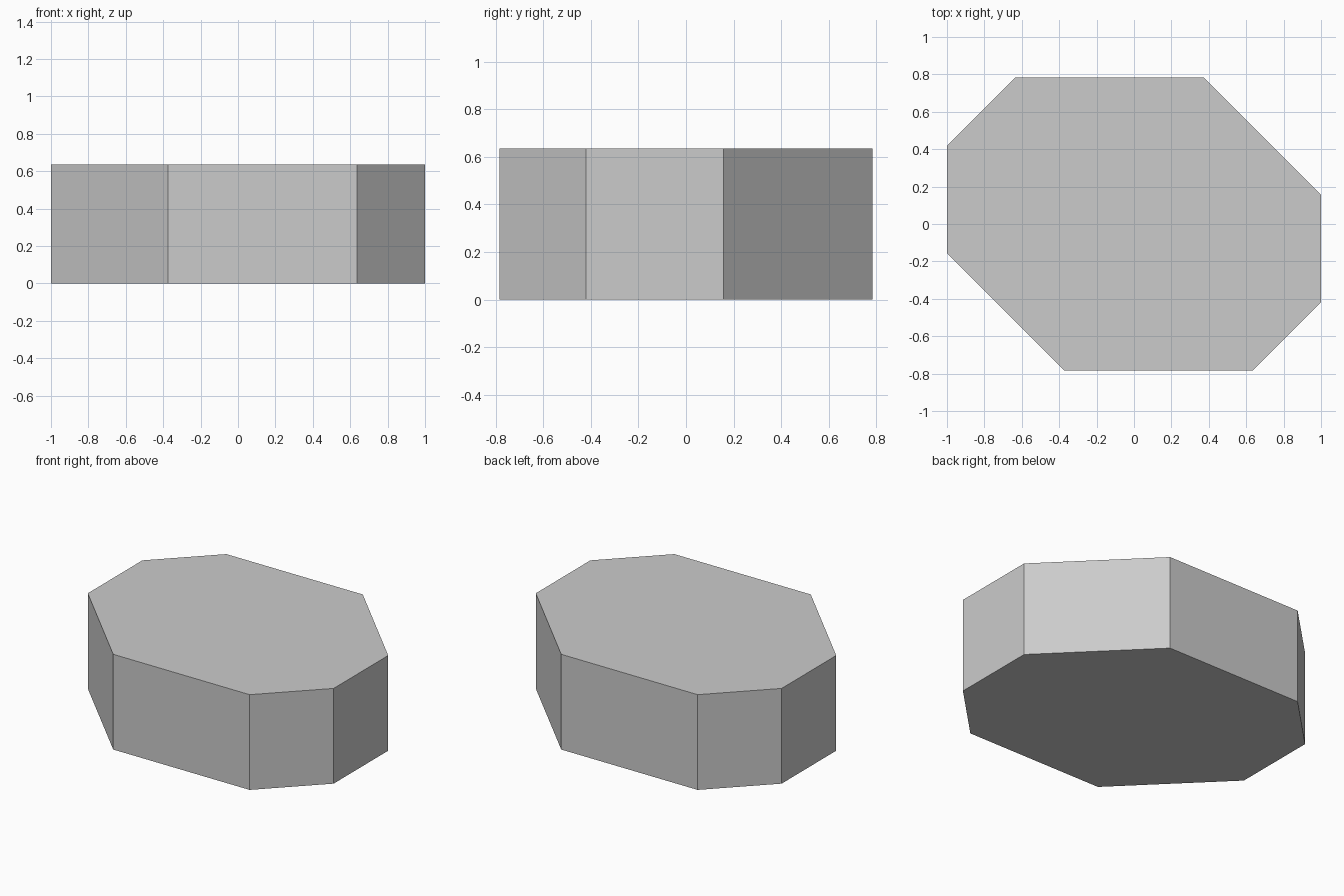
import bpy
import bmesh

if "Cube" in bpy.data.objects:
    bpy.data.objects.remove(bpy.data.objects["Cube"])

HX, HY, HEIGHT = 1.0, 0.784, 0.636
SMALL, LARGE = 0.365, 0.627  # 45-degree corner cuts

# Half of the outline; the other half is its 180-degree rotation
half = [(HX, -HY + SMALL), (HX, HY - LARGE), (HX - LARGE, HY), (-HX + SMALL, HY)]
outline = half + [(-x, -y) for x, y in half]

# Solid eight-sided slab, extruded from the outline
bm = bmesh.new()
base = bm.faces.new([bm.verts.new((x, y, 0)) for x, y in outline])
result = bmesh.ops.extrude_face_region(bm, geom=[base], use_keep_orig=True)
top = [g for g in result["geom"] if isinstance(g, bmesh.types.BMVert)]
bmesh.ops.translate(bm, verts=top, vec=(0, 0, HEIGHT))
bmesh.ops.recalc_face_normals(bm, faces=bm.faces)

mesh = bpy.data.meshes.new("octagonal_slab")
bm.to_mesh(mesh)
bm.free()
bpy.context.collection.objects.link(bpy.data.objects.new("octagonal_slab", mesh))
